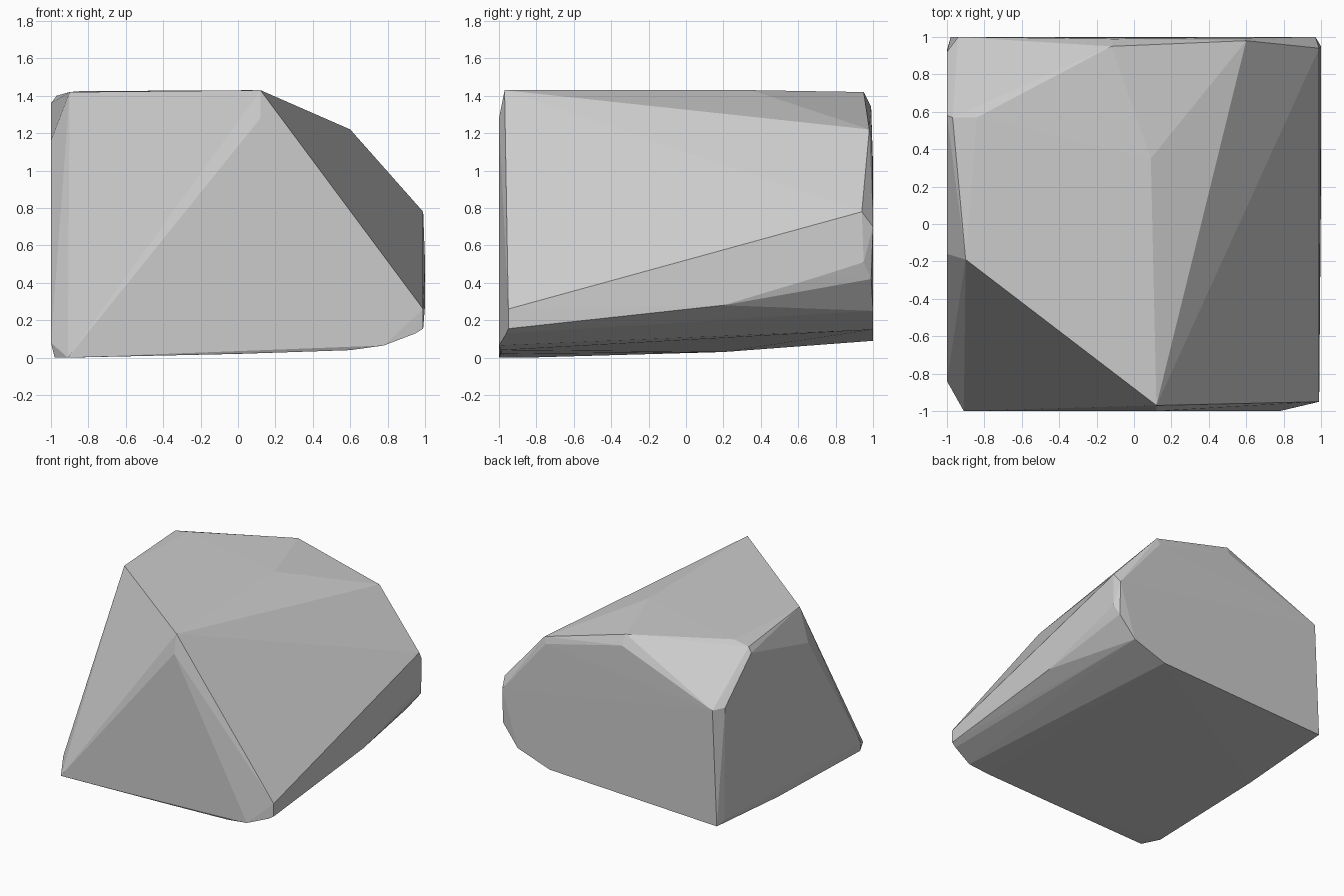
import bpy, bmesh, math

if "Cube" in bpy.data.objects:
    bpy.data.objects.remove(bpy.data.objects["Cube"])

# Corner points of the chipped boulder, grouped by region
top = [(.12, -.97, 1.43), (-.9, -.19, 1.42), (-.97, .57, 1.4), (-.84, .57, 1.425),
       (-.12, .95, 1.42), (.09, .35, 1.43), (.6, .98, 1.22)]
left = [(-1, -.16, 1.16), (-1, .58, 1.36), (-1, .92, 1.04), (-1, -.84, .08), (-1, .93, .12)]
right = [(.99, .94, .78), (.99, -.95, .26), (.99, -.95, .155), (1, .2, .28),
         (1, .7, .43), (1, .95, .51)]
front = [(.12, -1, 1.28), (-.91, -1, 0), (.78, -1, .065), (.95, -.96, .13)]
back = [(-.94, 1, 1.03), (-.11, .99, 1.34), (.58, .995, 1.17), (.97, 1, .7), (.97, .99, .42),
        (.83, 1, .25), (.54, 1, .15), (-.98, 1, .09)]
bottom = [(-.98, -.86, 0), (-.98, .2, .03), (0, -.99, .02), (.6, -.99, .04)]

# Wrap the points in a convex shell
bm = bmesh.new()
for p in top + left + right + front + back + bottom:
    bm.verts.new(p)
hull = bmesh.ops.convex_hull(bm, input=bm.verts[:])
bmesh.ops.delete(bm, geom=[v for v in bm.verts if not v.link_faces], context='VERTS')

# Merge nearly flat facets
bmesh.ops.dissolve_limit(bm, angle_limit=math.radians(0.5), verts=bm.verts[:], edges=bm.edges[:])
bmesh.ops.recalc_face_normals(bm, faces=bm.faces[:])

mesh = bpy.data.meshes.new("boulder")
bm.to_mesh(mesh)
bm.free()
boulder = bpy.data.objects.new("boulder", mesh)
bpy.context.collection.objects.link(boulder)
